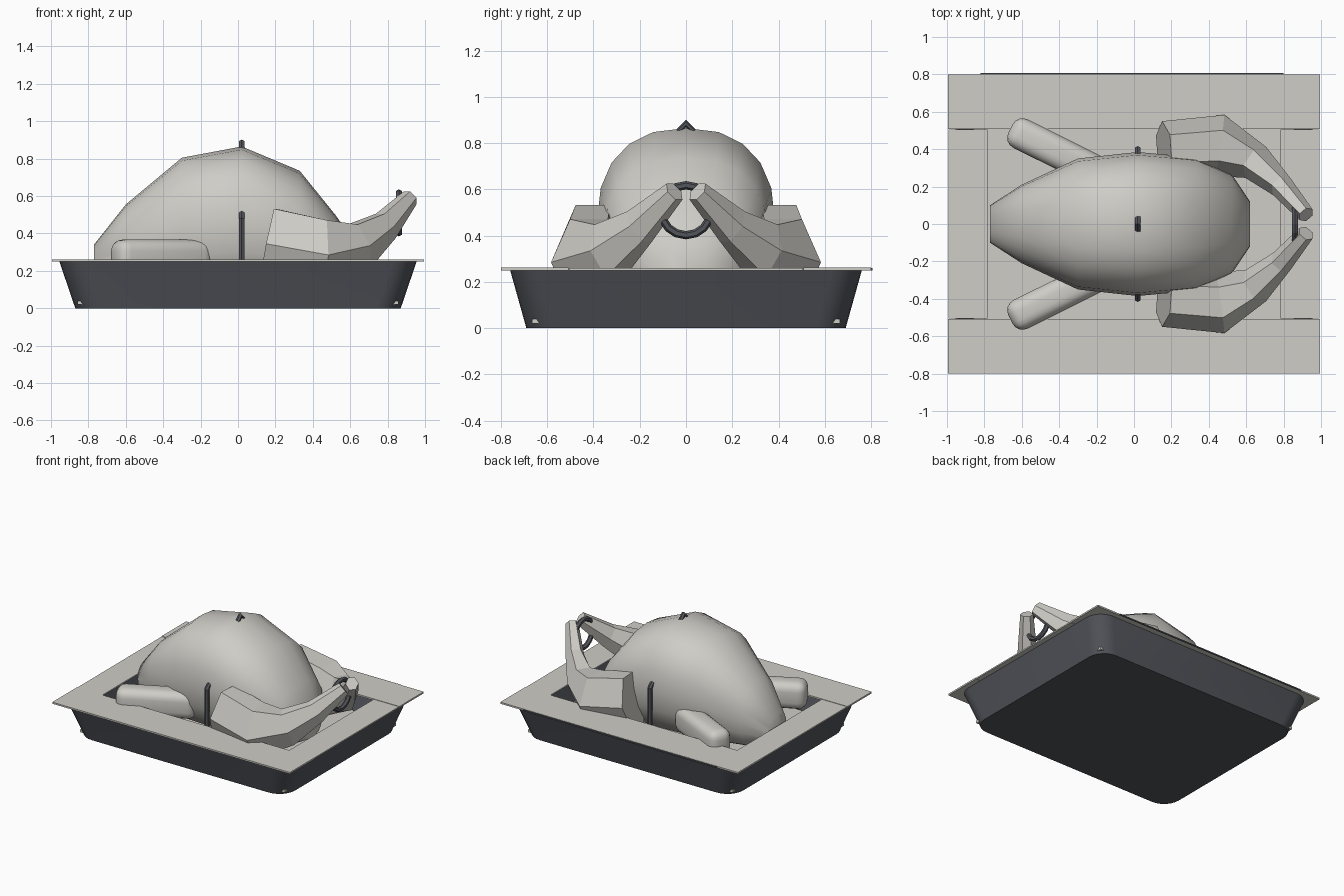
import bpy, bmesh, math
from mathutils import Vector

cube = bpy.data.objects.get("Cube")
if cube:
    bpy.data.objects.remove(cube, do_unlink=True)


def material(name, rgb):
    m = bpy.data.materials.new(name)
    m.use_nodes = True
    m.diffuse_color = (*rgb, 1)
    m.node_tree.nodes["Principled BSDF"].inputs["Base Color"].default_value = (*rgb, 1)
    return m


PALE = material("pale grey", (0.62, 0.61, 0.57))
DARK = material("dark slate", (0.085, 0.09, 0.105))


def finish(name, bm, mat, smooth=None):
    bmesh.ops.recalc_face_normals(bm, faces=bm.faces)
    mesh = bpy.data.meshes.new(name)
    bm.to_mesh(mesh)
    bm.free()
    mesh.materials.append(mat)
    ob = bpy.data.objects.new(name, mesh)
    bpy.context.collection.objects.link(ob)
    if smooth:
        bpy.ops.object.select_all(action='DESELECT')
        ob.select_set(True)
        bpy.context.view_layer.objects.active = ob
        bpy.ops.object.shade_smooth_by_angle(angle=math.radians(smooth))
    return ob


def loft(name, rings, mat, smooth=None, closed=False):
    """Skin a list of equal rings, capped at both ends unless closed."""
    bm = bmesh.new()
    loops = [[bm.verts.new(p) for p in ring] for ring in rings]
    pairs = list(zip(loops, loops[1:]))
    if closed:
        pairs.append((loops[-1], loops[0]))
    else:
        bm.faces.new(loops[0])
        bm.faces.new(loops[-1])
    n = len(loops[0])
    for a, b in pairs:
        for i in range(n):
            j = (i + 1) % n
            bm.faces.new((a[i], a[j], b[j], b[i]))
    return finish(name, bm, mat, smooth)


def box(name, lo, hi, mat):
    bm = bmesh.new()
    bmesh.ops.create_cube(bm, size=1)
    for v in bm.verts:
        v.co = [l + (c + 0.5) * (h - l) for c, l, h in zip(v.co, lo, hi)]
    return finish(name, bm, mat)


def rounded_rect(hx, hy, r, z, steps=6):
    pts = []
    for q, (sx, sy) in enumerate(((1, 1), (-1, 1), (-1, -1), (1, -1))):
        for k in range(steps + 1):
            a = (q + k / steps) * math.pi / 2
            pts.append((sx * (hx - r) + r * math.cos(a), sy * (hy - r) + r * math.sin(a), z))
    return pts


def tube(path, radii, sides):
    """Rings of a polygon tube with (side, height) radii along a path."""
    pts = [Vector(p) for p in path]
    rings = []
    for i, p in enumerate(pts):
        t = (pts[min(i + 1, len(pts) - 1)] - pts[max(i - 1, 0)]).normalized()
        side = Vector((0, 0, 1)).cross(t)
        side = side.normalized() if side.length > 0.01 else Vector((0, 1, 0))
        up = t.cross(side)
        w, h = radii[i]
        rings.append([p + side * w * math.cos(a) + up * h * math.sin(a)
                      for a in (math.tau * k / sides for k in range(sides))])
    return rings


# Tray: outer wall, lip, inner wall and floor
loft("tray", [rounded_rect(0.87, 0.69, 0.13, 0), rounded_rect(0.955, 0.76, 0.13, 0.25),
              rounded_rect(0.94, 0.745, 0.12, 0.25), rounded_rect(0.86, 0.68, 0.12, 0.015)],
     DARK, 30)
box("tray_liner", (-0.858, -0.665, 0.02), (0.858, 0.665, 0.04), PALE)

# Lid frame from four boards
for name, s in (("front", -1), ("back", 1)):
    ys = sorted((s * 0.508, s * 0.8))
    box(name + "_board", (-0.995, ys[0], 0.25), (0.995, ys[1], 0.262), PALE)
for name, s in (("right", -1), ("left", 1)):
    xs = sorted((s * 0.782, s * 0.993))
    box(name + "_board", (xs[0], -0.506, 0.25), (xs[1], 0.506, 0.26), PALE)
box("back_trim", (-0.82, 0.8, 0.25), (0.8, 0.807, 0.26), DARK)

# Body: soft squarish sections as (x, half width, top, bottom)
sections = [(-0.77, 0.1, 0.34, 0.12), (-0.6, 0.21, 0.555, 0.07), (-0.3, 0.35, 0.805, 0.05),
            (0.02, 0.385, 0.865, 0.045), (0.33, 0.355, 0.735, 0.05),
            (0.52, 0.27, 0.5, 0.07), (0.62, 0.12, 0.36, 0.12)]


def soft(v):
    return math.copysign(abs(v) ** 0.85, v)


rings = []
for x, w, top, low in sections:
    mid, h = (top + low) / 2, (top - low) / 2
    rings.append([(x, w * soft(math.cos(a)), mid + h * soft(math.sin(a)))
                  for a in (math.tau * k / 20 for k in range(20))])
loft("body", rings, PALE, 50)

# Legs and wings, one on each side
leg_path = [(0.16, 0.4, 0.345), (0.46, 0.42, 0.285), (0.65, 0.33, 0.335),
            (0.79, 0.2, 0.44), (0.92, 0.05, 0.59)]
leg_radii = [(0.15, 0.22), (0.165, 0.215), (0.1, 0.14), (0.065, 0.09), (0.045, 0.05)]
for name, s in (("right", -1), ("left", 1)):
    path = [(x, s * y, z) for x, y, z in leg_path]
    loft(name + "_leg", tube(path, leg_radii, 6), PALE)

    wing = box(name + "_wing", (-0.28, -0.085, -0.1), (0.28, 0.085, 0.1), PALE)
    wing.location = (-0.41, s * 0.385, 0.267)
    wing.rotation_euler.z = -s * math.radians(26.5)
    bevel = wing.modifiers.new("rounding", 'BEVEL')
    bevel.width = 0.06
    bevel.segments = 4
    for f in wing.data.polygons:
        f.use_smooth = True

# Cord over the body: pointed at the top, upright at the sides
bm_rings = []
for y, z in ((-0.4, 0.045), (-0.4, 0.48), (0, 0.885), (0.4, 0.48), (0.4, 0.045)):
    out = Vector((0, y, z - 0.48))
    out = out.normalized() if abs(y) < 0.1 else Vector((0, math.copysign(1, y), 0))
    c = Vector((0.02, y, z))
    bm_rings.append([c + out * 0.017 * math.cos(a) + Vector((0.017 * math.sin(a), 0, 0))
                     for a in (math.tau * k / 6 for k in range(6))])
loft("body_cord", bm_rings, DARK)

# Ring tying the leg ends together
ring = []
for k in range(16):
    a = math.tau * k / 16
    out = Vector((0, math.cos(a), math.sin(a)))
    ring.append([Vector((0.86, 0, 0.51)) + out * (0.108 + 0.018 * math.cos(b))
                 + Vector((0.018 * math.sin(b), 0, 0))
                 for b in (math.tau * j / 6 for j in range(6))])
loft("leg_tie", ring, DARK, closed=True)
